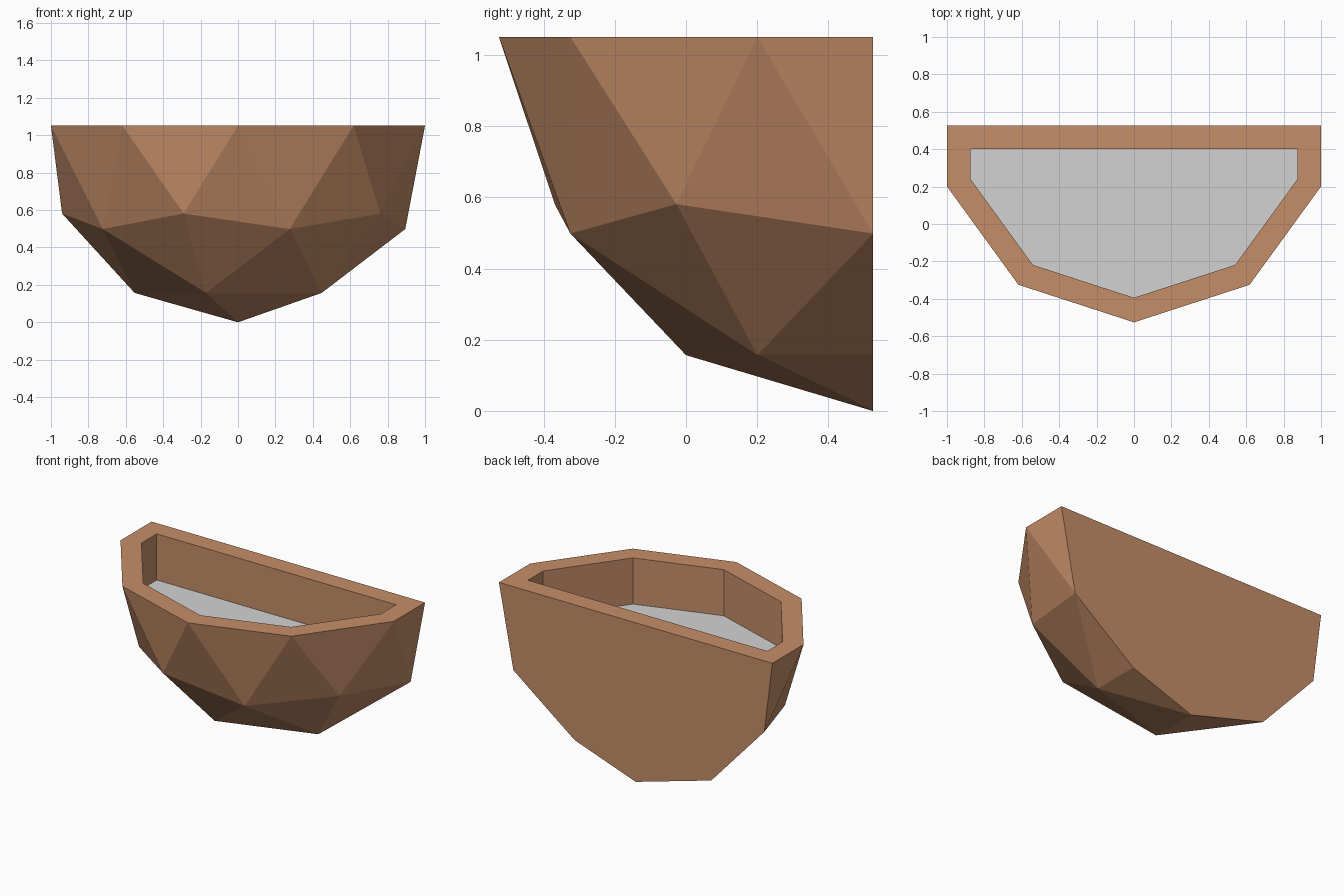
import bpy, bmesh
from mathutils import Vector

if "Cube" in bpy.data.objects:
    bpy.data.objects.remove(bpy.data.objects["Cube"])

R = 1.0515      # sphere radius: gives a 2-unit wide rim
WALL = 0.125    # rim thickness
DEPTH = 0.305   # cavity depth


def material(name, rgb):
    m = bpy.data.materials.new(name)
    m.diffuse_color = (*rgb, 1)
    m.use_nodes = True
    m.node_tree.nodes["Principled BSDF"].inputs["Base Color"].default_value = m.diffuse_color
    return m


def halve(bm, normal):
    """Cut through the centre, drop the normal side and cap the hole."""
    cut = bmesh.ops.bisect_plane(
        bm, geom=bm.verts[:] + bm.edges[:] + bm.faces[:], dist=1e-5,
        plane_co=(0, 0, 0), plane_no=normal, clear_outer=True)
    rim = [e for e in cut["geom_cut"]
           if isinstance(e, bmesh.types.BMEdge) and e.is_boundary]
    bmesh.ops.holes_fill(bm, edges=rim, sides=0)


bm = bmesh.new()

# Faceted quarter sphere: lower half, front half
bmesh.ops.create_icosphere(bm, subdivisions=2, radius=R)
halve(bm, Vector((0, 0, 1)))
halve(bm, Vector((0, 1, 0)))
bmesh.ops.recalc_face_normals(bm, faces=bm.faces[:])

# Merge the flat top into one face, then inset the rim
tops = [f for f in bm.faces if f.normal.z > 0.99]
if len(tops) > 1:
    tops = bmesh.ops.dissolve_faces(bm, faces=tops)["region"]
top = tops[0]
bmesh.ops.inset_region(bm, faces=[top], thickness=WALL, use_even_offset=True)

# Sink the cavity and colour its floor
floor = bmesh.ops.extrude_discrete_faces(bm, faces=[top])["faces"][0]
bmesh.ops.translate(bm, verts=floor.verts[:], vec=(0, 0, -DEPTH))
floor.material_index = 1

# Stand on the ground, centred front to back
bmesh.ops.translate(bm, verts=bm.verts[:], vec=(0, R / 2, R))

mesh = bpy.data.meshes.new("wall_planter")
bm.to_mesh(mesh)
bm.free()
mesh.materials.append(material("terracotta brown", (0.56, 0.27, 0.14)))
mesh.materials.append(material("light grey", (0.65, 0.65, 0.65)))
planter = bpy.data.objects.new("wall_planter", mesh)
bpy.context.collection.objects.link(planter)
